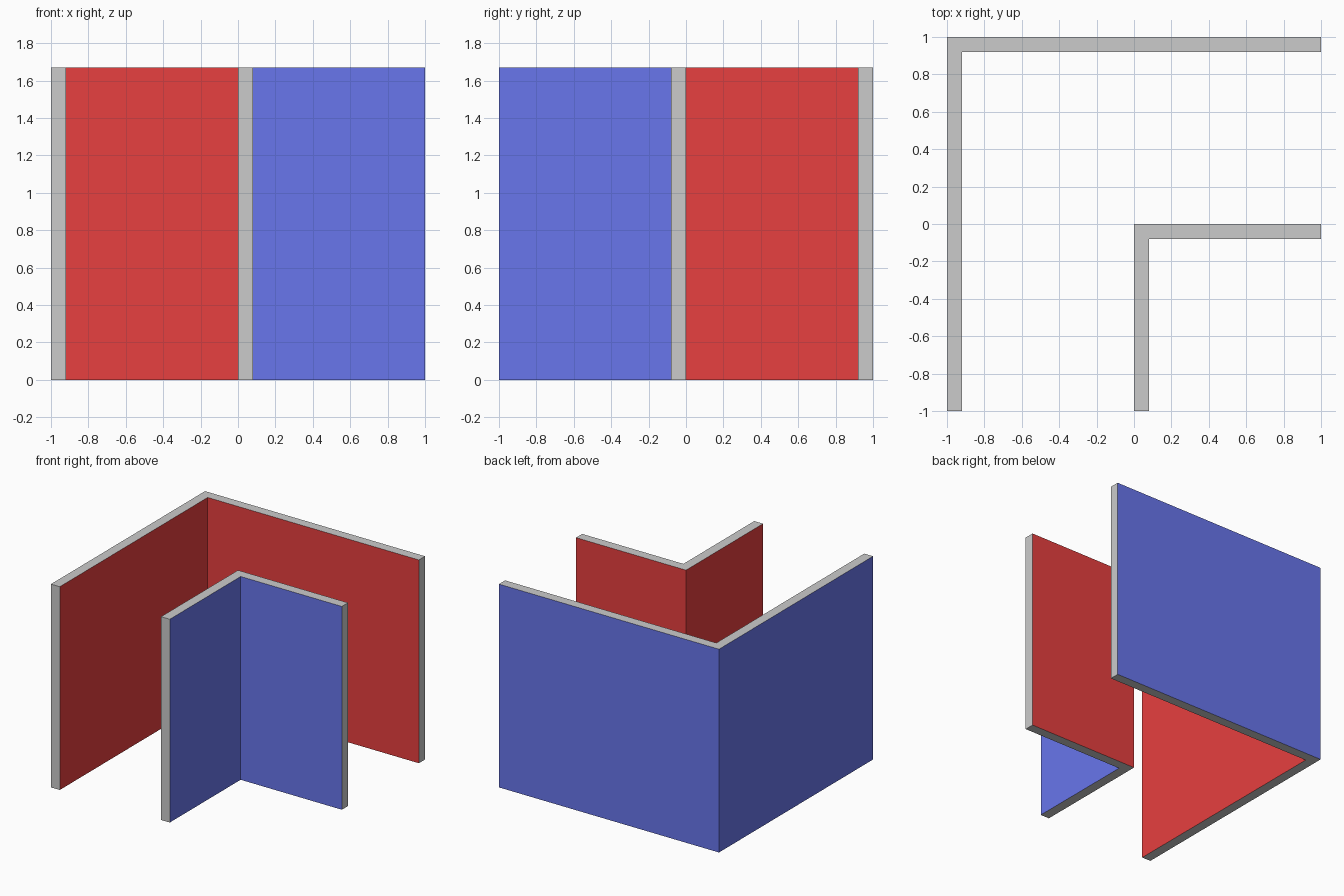
import bpy, bmesh

if "Cube" in bpy.data.objects:
    bpy.data.objects.remove(bpy.data.objects["Cube"])

HEIGHT, THICK = 1.67, 0.08


def material(name, rgb):
    mat = bpy.data.materials.new(name)
    mat.diffuse_color = (*rgb, 1)
    mat.use_nodes = True
    mat.node_tree.nodes["Principled BSDF"].inputs["Base Color"].default_value = mat.diffuse_color
    return mat


red = material("red", (0.8, 0.05, 0.05))
blue = material("blue", (0.14, 0.18, 0.84))


def corner_wall(name, x, y, outside, inside):
    """L-shaped wall: corner at (x, y), arms running to x = 1 and y = -1."""
    t = THICK
    profile = [(x, y), (x, -1), (x + t, -1), (x + t, y - t), (1, y - t), (1, y)]
    mesh = bpy.data.meshes.new(name)
    for mat in (None, outside, inside):
        mesh.materials.append(mat)

    bm = bmesh.new()
    base = bm.faces.new([bm.verts.new((px, py, 0)) for px, py in profile])
    top = bmesh.ops.extrude_face_region(bm, geom=[base], use_keep_orig=True)["geom"]
    bmesh.ops.translate(bm, vec=(0, 0, HEIGHT),
                        verts=[v for v in top if isinstance(v, bmesh.types.BMVert)])
    bmesh.ops.recalc_face_normals(bm, faces=bm.faces)

    # Paint the broad faces; end caps, top and bottom stay grey
    bm.normal_update()
    for f in bm.faces:
        c, n = f.calc_center_median(), f.normal
        if abs(n.z) > 0.5 or c.x > 0.99 or c.y < -0.99:
            continue
        f.material_index = 1 if n.x < -0.5 or n.y > 0.5 else 2

    bm.to_mesh(mesh)
    bm.free()
    bpy.context.collection.objects.link(bpy.data.objects.new(name, mesh))


# Large rear wall and the smaller wall nested in front of it
corner_wall("outer_corner_wall", -1, 1, blue, red)
corner_wall("inner_corner_wall", 0, 0, red, blue)
